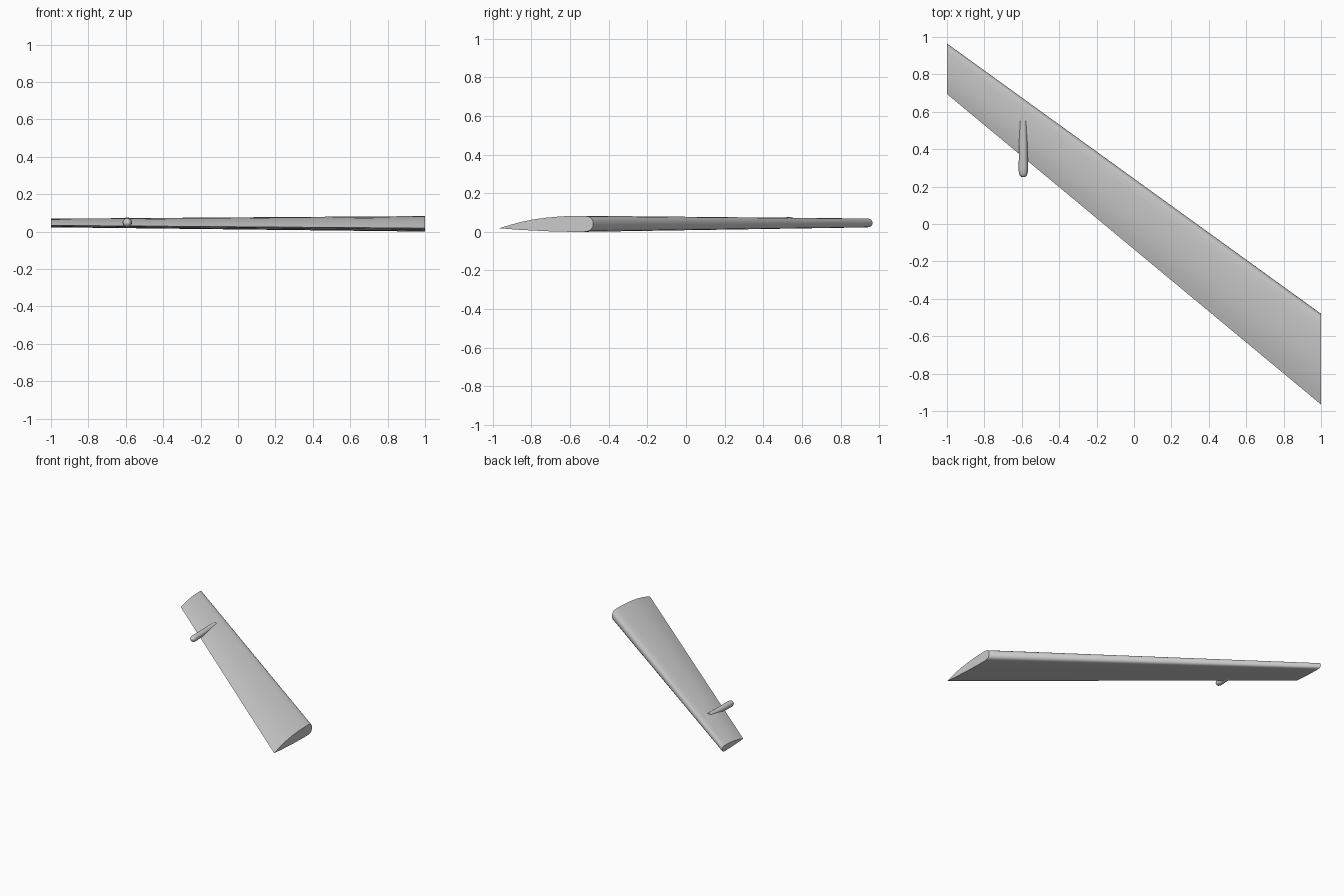
import bpy, bmesh, math
from mathutils import Vector

cube = bpy.data.objects.get("Cube")
if cube:
    bpy.data.objects.remove(cube, do_unlink=True)

grey = bpy.data.materials.new("light grey")
grey.use_nodes = True
colour = (0.6, 0.6, 0.6, 1)
grey.diffuse_color = colour
grey.node_tree.nodes["Principled BSDF"].inputs["Base Color"].default_value = colour


def loft(name, rings, angle):
    """Skin a list of equal rings and cap both ends."""
    bm = bmesh.new()
    loops = [[bm.verts.new(p) for p in ring] for ring in rings]
    n = len(loops[0])
    for a, b in zip(loops, loops[1:]):
        for i in range(n):
            j = (i + 1) % n
            bm.faces.new((a[i], a[j], b[j], b[i]))
    bm.faces.new(loops[0])
    bm.faces.new(loops[-1])
    bmesh.ops.recalc_face_normals(bm, faces=bm.faces)
    mesh = bpy.data.meshes.new(name)
    bm.to_mesh(mesh)
    bm.free()
    mesh.materials.append(grey)
    obj = bpy.data.objects.new(name, mesh)
    bpy.context.collection.objects.link(obj)
    bpy.ops.object.select_all(action="DESELECT")
    obj.select_set(True)
    bpy.context.view_layer.objects.active = obj
    bpy.ops.object.shade_smooth_by_angle(angle=math.radians(angle))


# Wing section: (chord fraction from trailing edge, height fraction)
section = [(0, .22), (.1, .41), (.22, .6), (.35, .76), (.5, .88), (.65, .96),
           (.8, 1), (.9, 1), (.95, .95), (.98, .84), (.995, .67), (1, .5),
           (.995, .33), (.98, .16), (.95, .05), (.9, 0), (.75, 0), (.5, .04), (.2, .13)]


def wing_ring(x, trail, lead, low, high):
    return [Vector((x, trail + (lead - trail) * u, low + (high - low) * v)) for u, v in section]


loft("wing", [wing_ring(1, -.965, -.48, 0, .083),
              wing_ring(-1, .695, .965, .023, .069)], 40)

# Pod on the trailing edge: (y, radius, axis height), rounded nose, slim flat tail
stations = [(.25, .006, .047), (.254, .014, .047), (.262, .02, .047), (.275, .024, .047),
            (.3, .025, .048), (.4, .023, .05), (.55, .02, .056)]
sides = 20
loft("trailing_edge_pod",
     [[Vector((-.592 + r * math.cos(t), y, z + r * math.sin(t)))
       for t in (2 * math.pi * k / sides for k in range(sides))]
      for y, r, z in stations], 50)
